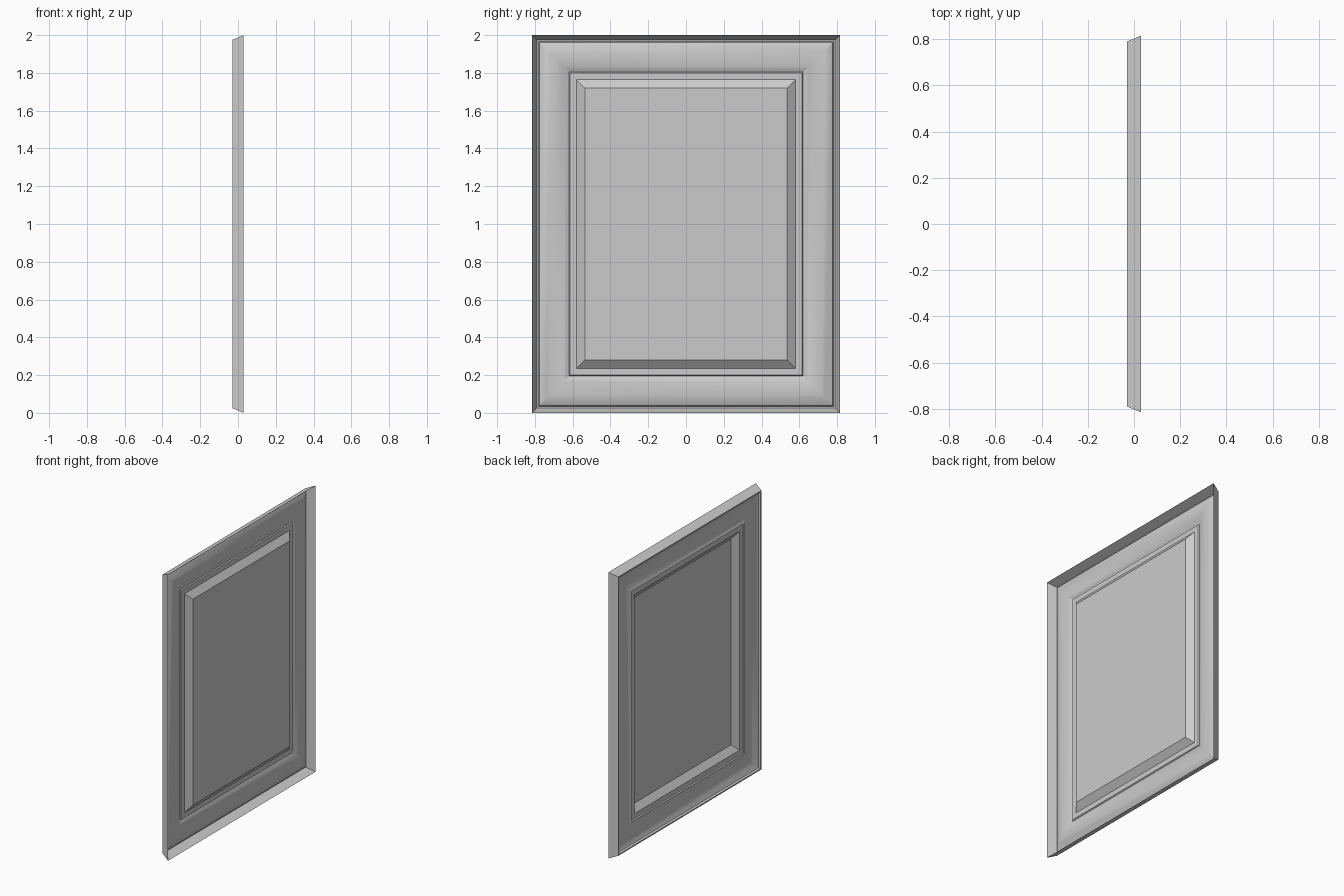
import bpy, bmesh, math

if "Cube" in bpy.data.objects:
    bpy.data.objects.remove(bpy.data.objects["Cube"], do_unlink=True)

HALF_Y, HALF_Z = 0.815, 1.0
PANEL_INSET, PANEL_X = 0.28, 0.026

grey = bpy.data.materials.new("plain_grey")
grey.use_nodes = True
colour = (0.6, 0.6, 0.6, 1)
grey.diffuse_color = colour
grey.node_tree.nodes["Principled BSDF"].inputs["Base Color"].default_value = colour


def ring(bm, inset, x):
    """Rectangle of four corners, set in from the outer edge."""
    y, z = HALF_Y - inset, HALF_Z - inset
    return [bm.verts.new((x, sy * y, HALF_Z + sz * z))
            for sy, sz in ((-1, -1), (1, -1), (1, 1), (-1, 1))]


def finish(bm, name):
    mesh = bpy.data.meshes.new(name)
    bm.to_mesh(mesh)
    bm.free()
    obj = bpy.data.objects.new(name, mesh)
    bpy.context.collection.objects.link(obj)
    mesh.materials.append(grey)
    bpy.ops.object.select_all(action="DESELECT")
    obj.select_set(True)
    bpy.context.view_layer.objects.active = obj
    bpy.ops.object.shade_smooth_by_angle(angle=math.radians(25))
    return obj


# Moulding profile as (inset, x): skirt, rim, inner slope of the rim
profile = [(0, 0.03), (0.025, -0.03), (0.034, -0.03), (0.04, -0.018), (0.08, 0.0)]
# Hollow cove
STEPS = 8
for i in range(1, STEPS + 1):
    t = i / STEPS
    profile.append((0.08 + 0.115 * t, 0.006 * math.sin(math.pi * t) - 0.016 * t * t))
# Small step, flat lip and the bevel down to the panel
profile += [(0.2, -0.009), (0.235, -0.009), (PANEL_INSET, PANEL_X)]

# Mitred frame, open at the back
bm = bmesh.new()
rings = [ring(bm, inset, x) for inset, x in profile]
for outer, inner in zip(rings, rings[1:]):
    for k in range(4):
        n = (k + 1) % 4
        bm.faces.new((inner[k], inner[n], outer[n], outer[k]))
finish(bm, "moulded_frame")

# Flat centre panel
bm = bmesh.new()
bm.faces.new(reversed(ring(bm, PANEL_INSET, PANEL_X)))
finish(bm, "centre_panel")
